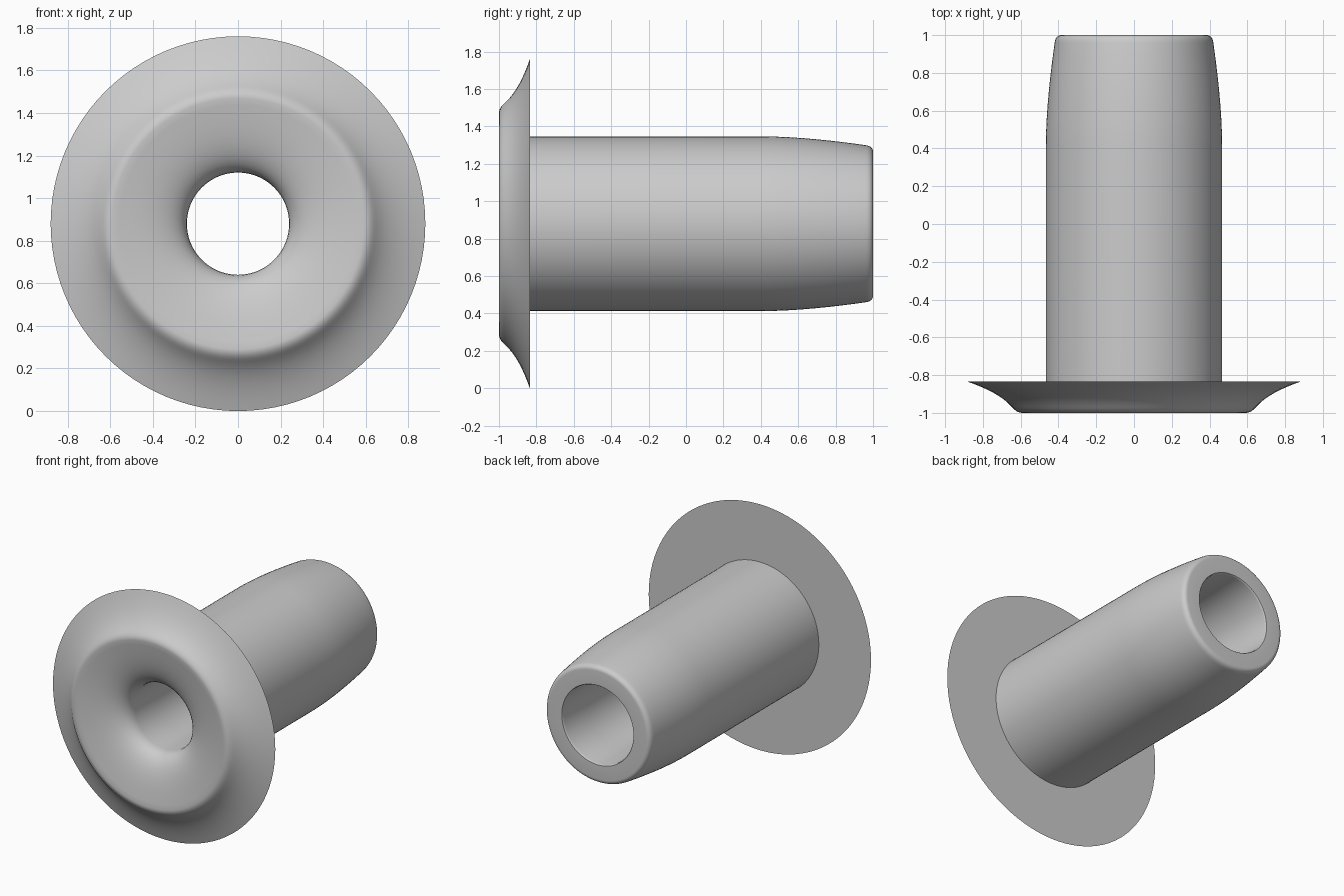
import bpy, bmesh, math
from mathutils import Vector, Matrix
from mathutils.geometry import interpolate_bezier

old = bpy.data.objects.get("Cube")
if old:
    bpy.data.objects.remove(old, do_unlink=True)

RIM, BACK, SEGMENTS = 0.88, -0.835, 96

grey = bpy.data.materials.new("plain grey")
colour = (0.6, 0.6, 0.6, 1)
grey.diffuse_color = colour
grey.use_nodes = True
grey.node_tree.nodes["Principled BSDF"].inputs["Base Color"].default_value = colour


def curve(a, b, c, d, steps=8):
    """Bezier run of (radius, y) points, without its last point."""
    pts = interpolate_bezier(*[Vector((r, y, 0)) for r, y in (a, b, c, d)], steps + 1)
    return [(p.x, p.y) for p in pts[:-1]]


def lathe(name, profile, material):
    """Turn a closed (radius, y) profile around the y axis."""
    bm = bmesh.new()
    ring = [bm.verts.new((r, y, 0)) for r, y in profile]
    edges = [bm.edges.new((ring[i - 1], ring[i])) for i in range(len(ring))]
    bmesh.ops.spin(bm, geom=ring + edges, cent=(0, 0, 0), axis=(0, 1, 0),
                   angle=math.tau, steps=SEGMENTS, use_merge=True)
    bmesh.ops.remove_doubles(bm, verts=bm.verts[:], dist=1e-5)
    bmesh.ops.recalc_face_normals(bm, faces=bm.faces[:])
    bmesh.ops.transform(bm, matrix=Matrix.Translation((0, 0, RIM)), verts=bm.verts[:])
    mesh = bpy.data.meshes.new(name)
    bm.to_mesh(mesh)
    bm.free()
    mesh.materials.append(material)
    obj = bpy.data.objects.new(name, mesh)
    bpy.context.collection.objects.link(obj)
    bpy.context.view_layer.objects.active = obj
    obj.select_set(True)
    bpy.ops.object.shade_smooth_by_angle(angle=math.radians(40))
    obj.select_set(False)


profile = (
    # concave flange, from the thin rim to the front lip
    curve((RIM, BACK), (0.78, -0.87), (0.70, -0.91), (0.65, -0.965))
    # rounded front lip
    + curve((0.65, -0.965), (0.63, -0.987), (0.615, -1), (0.59, -1), 6)
    # dished mouth running into the throat
    + curve((0.59, -1), (0.44, -0.975), (0.24, -0.95), (0.24, -0.82), 14)
    # bore, widening toward the back
    + curve((0.24, -0.82), (0.24, -0.4), (0.277, 0.6), (0.279, 0.985), 6)
    # eased bore edge, then rounded end of the sleeve
    + curve((0.279, 0.985), (0.279, 0.995), (0.283, 1), (0.29, 1), 3)
    + curve((0.385, 1), (0.405, 1), (0.417, 0.985), (0.42, 0.96), 6)
    # tapered nose, then straight sleeve back to the flange
    + curve((0.42, 0.96), (0.44, 0.82), (0.467, 0.6), (0.467, 0.4), 8)
    + [(0.467, 0.4), (0.467, BACK)]
)

lathe("flanged_sleeve", profile, grey)
